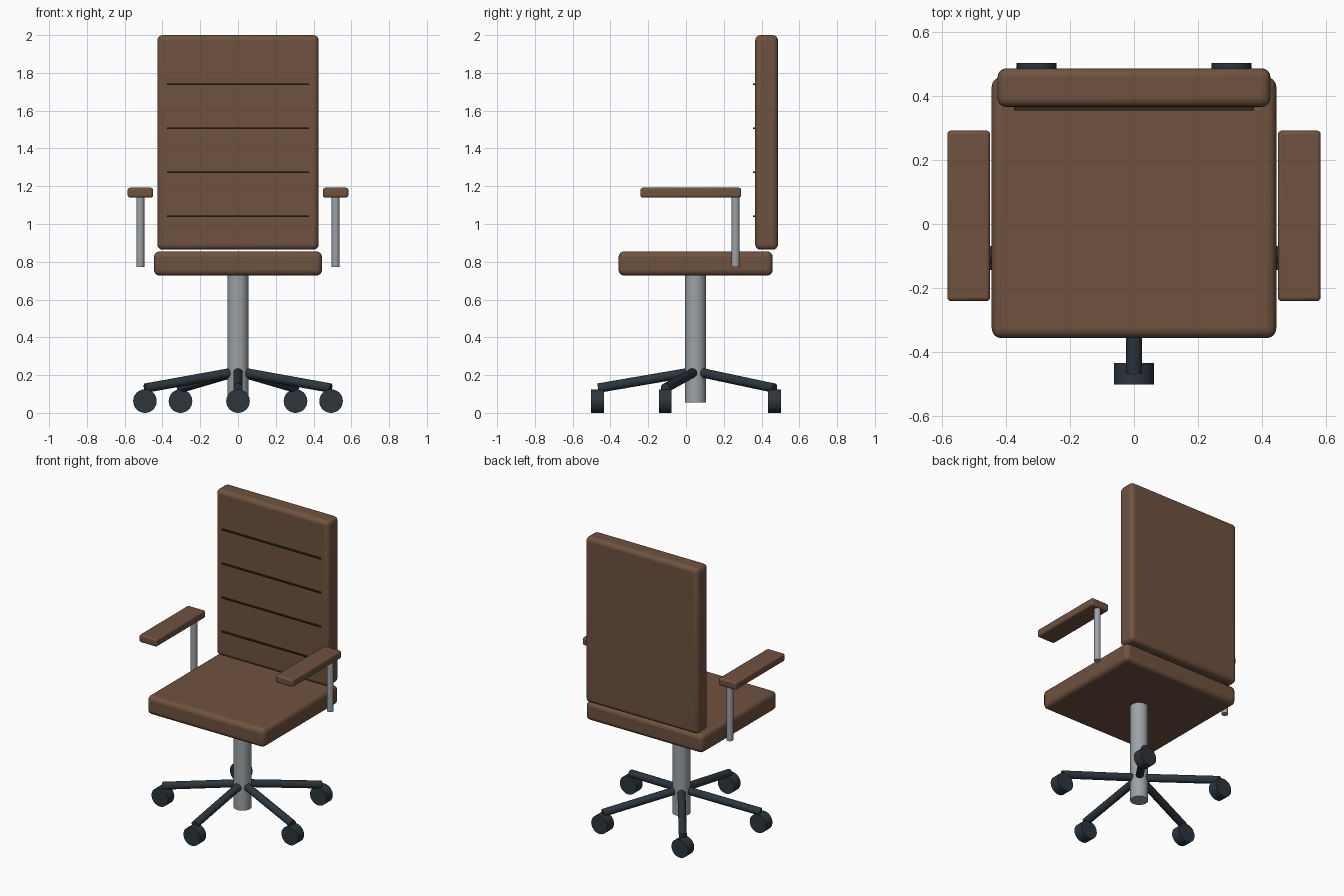
import bpy
from math import sin, cos, tau, radians
from mathutils import Vector

if "Cube" in bpy.data.objects:
    bpy.data.objects.remove(bpy.data.objects["Cube"])


def material(name, rgb):
    m = bpy.data.materials.new(name)
    m.diffuse_color = (*rgb, 1)
    m.use_nodes = True
    m.node_tree.nodes["Principled BSDF"].inputs["Base Color"].default_value = m.diffuse_color
    return m


LEATHER = material("brown leather", (0.16, 0.085, 0.05))
SEAM = material("dark seam", (0.035, 0.02, 0.012))
PLASTIC = material("dark plastic", (0.025, 0.037, 0.048))
METAL = material("grey metal", (0.33, 0.36, 0.38))


def finish(ob, name, mat):
    ob.name = name
    ob.data.materials.append(mat)
    bpy.ops.object.shade_smooth_by_angle(angle=radians(35))
    return ob


def box(name, lo, hi, mat, bevel=0.0):
    lo, hi = Vector(lo), Vector(hi)
    bpy.ops.mesh.primitive_cube_add(size=1, location=(lo + hi) / 2)
    ob = bpy.context.object
    ob.scale = hi - lo
    bpy.ops.object.transform_apply(location=False, rotation=False, scale=True)
    if bevel:
        mod = ob.modifiers.new("rounded edges", "BEVEL")
        mod.width = bevel
        mod.segments = 4
    return finish(ob, name, mat)


def rod(name, a, b, radius, mat, sides=32):
    a, b = Vector(a), Vector(b)
    bpy.ops.mesh.primitive_cylinder_add(vertices=sides, radius=radius,
                                        depth=(b - a).length, location=(a + b) / 2)
    ob = bpy.context.object
    ob.rotation_euler = (b - a).to_track_quat('Z', 'Y').to_euler()
    return finish(ob, name, mat)


# Cushions
box("seat", (-0.445, -0.357, 0.727), (0.445, 0.459, 0.855), LEATHER, 0.03)
box("backrest", (-0.427, 0.366, 0.864), (0.427, 0.487, 2.0), LEATHER, 0.028)

# Seams across the front of the backrest
for i in range(4):
    z = 1.04 + i * 0.2333
    box(f"backrest_seam_{i + 1}", (-0.375, 0.355, z - 0.004),
        (0.375, 0.369, z + 0.004), SEAM)

# Armrests and their posts
for side, s in (("left", -1), ("right", 1)):
    x = s * 0.517
    box(f"{side}_armrest", (x - 0.067, -0.241, 1.14),
        (x + 0.067, 0.292, 1.192), LEATHER, 0.012)
    rod(f"{side}_armrest_post", (x, 0.262, 0.773), (x, 0.262, 1.15), 0.021, METAL)

# Central column
CY = 0.05
rod("column", (0, CY, 0.056), (0, CY, 0.74), 0.056, METAL)

# Five-star base with one caster at each leg tip
for i in range(5):
    a = tau * i / 5
    dx, dy = sin(a), -cos(a)
    rod(f"base_leg_{i + 1}", (dx * 0.05, CY + dy * 0.05, 0.211),
        (dx * 0.516, CY + dy * 0.516, 0.131), 0.025, PLASTIC, 24)
    x, y = dx * 0.518, CY + dy * 0.518
    rod(f"caster_{i + 1}", (x, y - 0.034, 0.0625), (x, y + 0.034, 0.0625),
        0.0625, PLASTIC)
